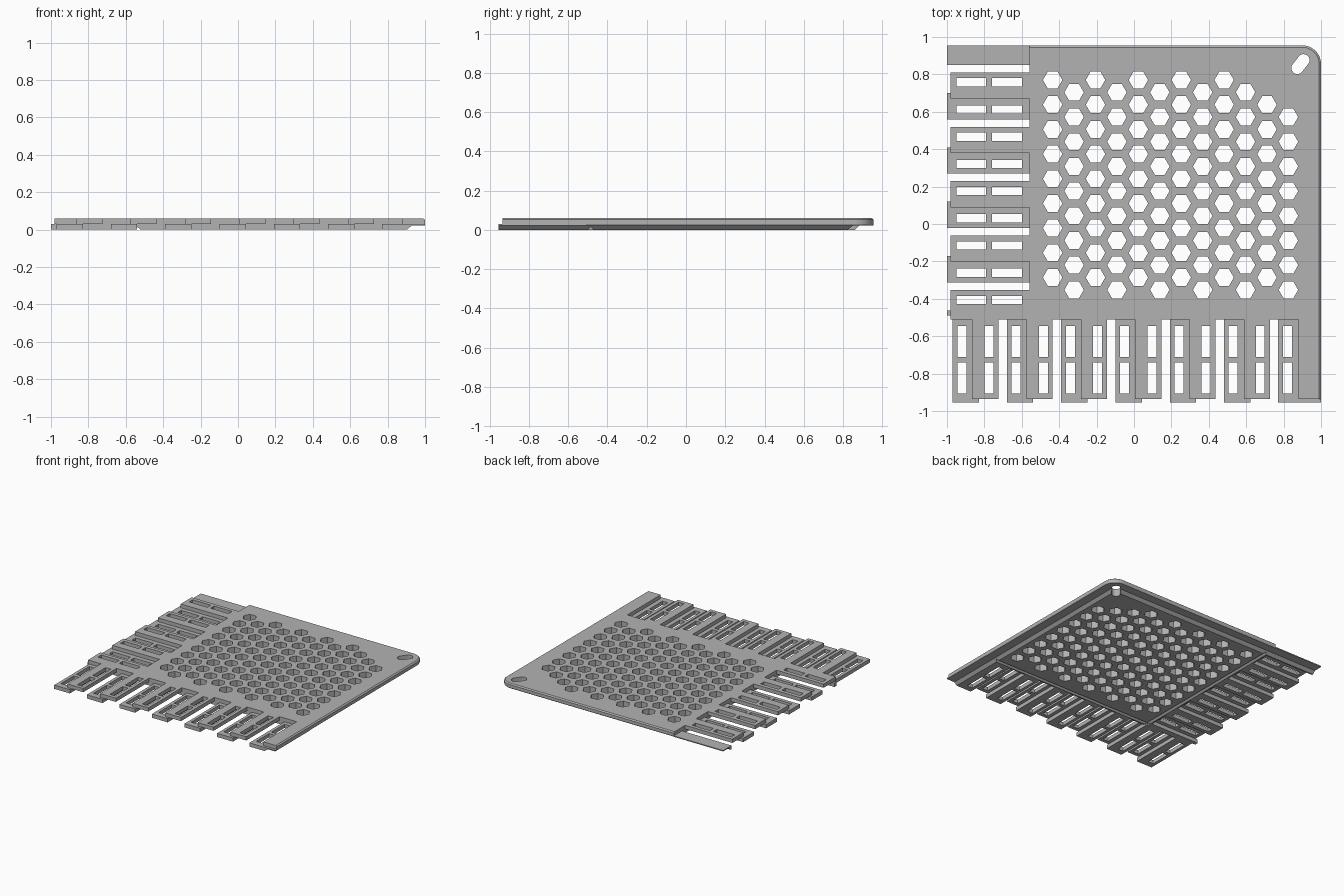
import bpy, bmesh
from math import sin, cos, pi, radians

cube = bpy.data.objects.get("Cube")
if cube:
    bpy.data.objects.remove(cube)

grey = bpy.data.materials.new("plain grey")
grey.use_nodes = True
grey.diffuse_color = (0.45, 0.45, 0.45, 1)
grey.node_tree.nodes["Principled BSDF"].inputs["Base Color"].default_value = (0.45, 0.45, 0.45, 1)

X, Y = 1.0, 0.955            # outer edges
BX, BY = -0.56, -0.51        # edges of the perforated body
MID, TOP, LIP = 0.03, 0.06, 0.022
PITCH, WIDTH = 0.2905, 0.14  # finger spacing and width
STEP = 0.1455                # slot spacing


def loft(bm, rings):
    """Skin a stack of equal closed rings and cap both ends."""
    rows = [[bm.verts.new(p) for p in ring] for ring in rings]
    n = len(rows[0])
    for a, b in zip(rows, rows[1:]):
        for i in range(n):
            j = (i + 1) % n
            bm.faces.new((a[i], a[j], b[j], b[i]))
    bm.faces.new(rows[0][::-1])
    bm.faces.new(rows[-1])


def prism(bm, outline, z0, z1):
    loft(bm, [[(x, y, z) for x, y in outline] for z in (z0, z1)])


def box(bm, x0, x1, y0, y1, z0, z1):
    prism(bm, [(x0, y0), (x1, y0), (x1, y1), (x0, y1)], z0, z1)


def finish(bm, name):
    bmesh.ops.recalc_face_normals(bm, faces=bm.faces)
    mesh = bpy.data.meshes.new(name)
    bm.to_mesh(mesh)
    bm.free()
    mesh.materials.append(grey)
    ob = bpy.data.objects.new(name, mesh)
    bpy.context.scene.collection.objects.link(ob)
    return ob


def cut(ob, cutter):
    cutter.hide_render = True
    mod = ob.modifiers.new("cut", 'BOOLEAN')
    mod.operation = 'DIFFERENCE'
    mod.solver = 'EXACT'
    mod.object = cutter
    bpy.context.view_layer.objects.active = ob
    bpy.ops.object.modifier_apply(modifier=mod.name)


# Body plate with overhanging lip and rounded corner
def body_ring(inset, z):
    r = 0.1 - inset
    arc = [(X - 0.1 + r * cos(pi / 2 * i / 12), Y - 0.1 + r * sin(pi / 2 * i / 12), z)
           for i in range(13)]
    return [(BX, BY, z), (X - inset, BY, z)] + arc + [(BX, Y - inset, z)]


bm = bmesh.new()
loft(bm, [body_ring(d, z) for d, z in
          [(0.095, 0), (0.072, LIP), (0.004, LIP), (0, MID), (0, 0.052), (0.01, TOP)]])
plate = finish(bm, "perforated_plate")

# Hexagonal holes, staggered, with the rounded corner left solid
bm = bmesh.new()
for c in range(12):
    for r in range(9):
        if c >= 10 and r == 0:
            continue
        cx = -0.435 + 0.1146 * c
        cy = 0.77 - 0.132 * r - 0.066 * (c % 2)
        prism(bm, [(cx + 0.052 * cos(pi / 3 * i), cy + 0.052 * sin(pi / 3 * i))
                   for i in range(6)], -0.1, 0.2)

# Slanted hanging slot in the corner
slot = []
for i in range(18):
    end = 1 if i < 9 else -1
    a = radians(52) - pi / 2 + pi * (i if i < 9 else i - 1) / 8
    slot.append((0.89 + end * 0.027 * cos(radians(52)) + 0.032 * cos(a),
                 0.855 + end * 0.027 * sin(radians(52)) + 0.032 * sin(a)))
prism(bm, slot, -0.1, 0.2)
holes = finish(bm, "hole_cutter")
cut(plate, holes)

# Shallow grooves underneath, along the finger roots
for along_x in (True, False):
    bm = bmesh.new()
    tri = [(-0.015, -0.001), (0.015, -0.001), (0, 0.014)]
    if along_x:
        loft(bm, [[(x, -0.485 + a, z) for a, z in tri] for x in (-1.2, 1.2)])
    else:
        loft(bm, [[(-0.535 + a, y, z) for a, z in tri] for y in (-1.2, 1.2)])
    groove = finish(bm, "groove_cutter")
    cut(plate, groove)
    bpy.data.objects.remove(groove)

# Rail profiles that continue the lip past the body
low_rail = [(0.095, 0), (0.072, LIP), (0, LIP), (0, MID)]
high_rail = [(0, MID), (0, 0.052), (0.01, TOP)]

# Front fingers, lower layer
bm = bmesh.new()
for k in range(6):
    x = -0.97 + PITCH * k
    box(bm, x, x + WIDTH, -Y, BY, 0, MID)
section = [(0.77, 0)] + [(X - d, z) for d, z in low_rail] + [(0.77, MID)]
loft(bm, [[(x, y, z) for x, z in section] for y in (-Y, BY)])
front_low = finish(bm, "front_lower_fingers")

# Front fingers, upper layer
bm = bmesh.new()
for k in range(6):
    x = -0.865 + PITCH * k
    box(bm, x, x + WIDTH, -Y + 0.02, BY, MID, TOP)
section = [(0.88, MID)] + [(X - d, z) for d, z in high_rail] + [(0.88, TOP)]
loft(bm, [[(x, y, z) for x, z in section] for y in (-Y + 0.02, BY)])
front_high = finish(bm, "front_upper_fingers")

# Side fingers, lower layer, with the back rail and the corner strip
bm = bmesh.new()
for k in range(4):
    y = 0.56 - PITCH * k
    box(bm, -X, BX, y, y + WIDTH, 0, MID)
section = [(0.85, 0)] + [(Y - d, z) for d, z in low_rail] + [(0.85, MID)]
loft(bm, [[(x, y, z) for y, z in section] for x in (-X, BX)])
prism(bm, [(-X, -0.49), (-0.97, -0.49), (-0.97, BY), (BX, BY), (BX, -0.462), (-X, -0.462)], 0, MID)
side_low = finish(bm, "side_lower_fingers")

# Side fingers, upper layer
bm = bmesh.new()
for k in range(5):
    y = 0.67 - PITCH * k
    box(bm, -X + 0.02, BX, BY if k == 4 else y, y + WIDTH, MID, TOP)
side_high = finish(bm, "side_upper_fingers")

# Paired slots through every finger
bm = bmesh.new()
for j in range(13):
    x = -0.92 + 0.145 * j
    for y in (-0.905, -0.71):
        box(bm, x - 0.024, x + 0.024, y, y + 0.165, -0.1, 0.2)
for j in range(9):
    y = 0.758 - STEP * j
    for x in (-0.95, -0.76):
        box(bm, x, x + 0.16, y - 0.022, y + 0.022, -0.1, 0.2)
slots = finish(bm, "slot_cutter")
for part in (front_low, front_high, side_low, side_high):
    cut(part, slots)

for helper in (holes, slots):
    bpy.data.objects.remove(helper)
